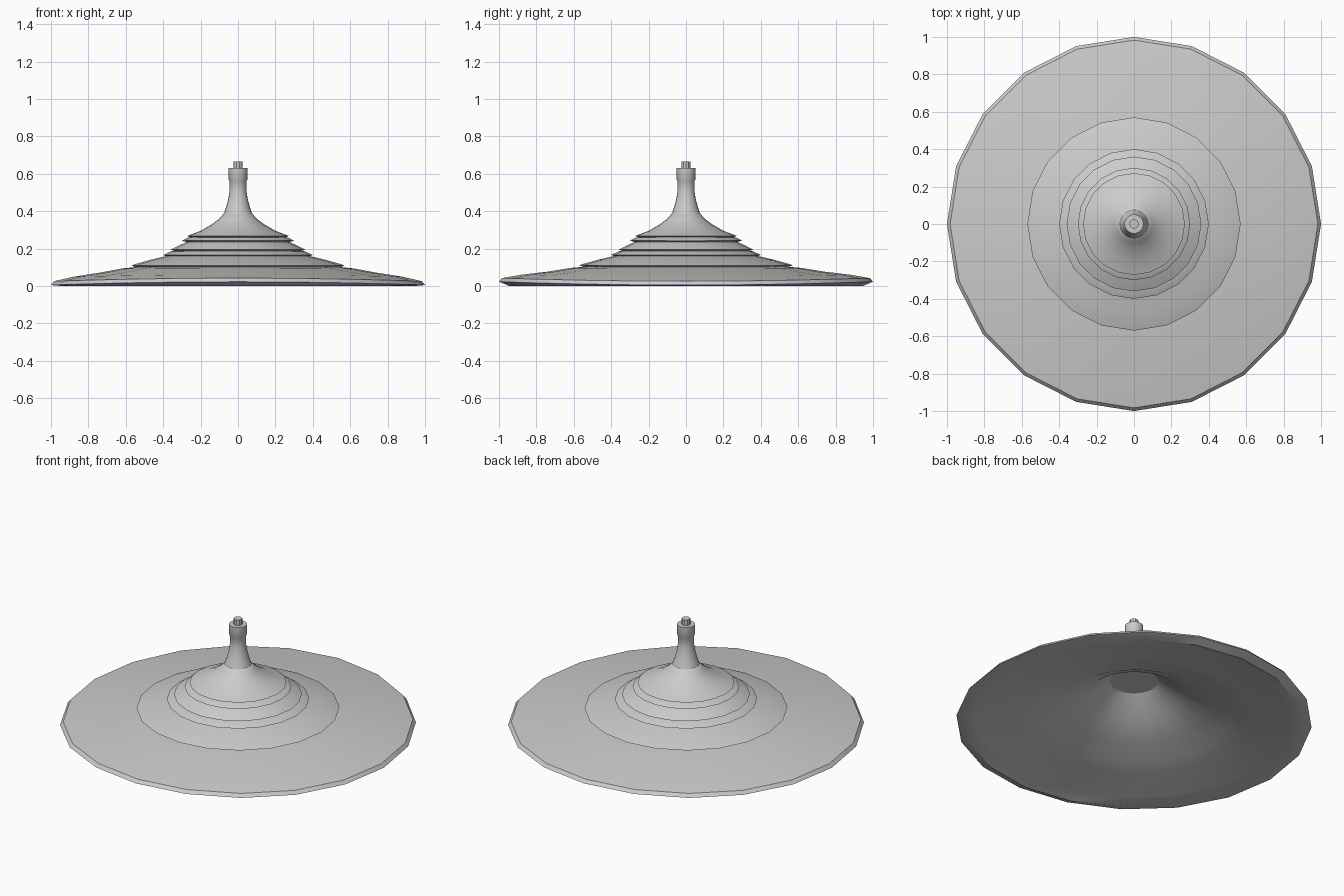
import bpy, bmesh, math

SIDES = 20

cube = bpy.data.objects.get("Cube")
if cube:
    bpy.data.objects.remove(cube, do_unlink=True)

grey = bpy.data.materials.new("plain_grey")
grey.use_nodes = True
colour = (0.6, 0.6, 0.6, 1)
grey.diffuse_color = colour
grey.node_tree.nodes["Principled BSDF"].inputs["Base Color"].default_value = colour


def lathe(name, profile, sides=SIDES, wave=0.0):
    """Turn (radius, height) points about z; a zero radius closes an end."""
    bm = bmesh.new()
    rings = []
    for r, z in profile:
        if r == 0:
            rings.append([bm.verts.new((0, 0, z))] * sides)
            continue
        ring = []
        for i in range(sides):
            a = math.tau * i / sides
            lift = -wave * math.cos(2 * a) * r ** 4 if z > 0 else 0
            ring.append(bm.verts.new((r * math.cos(a), r * math.sin(a), z + lift)))
        rings.append(ring)
    for low, high in zip(rings, rings[1:]):
        for i in range(sides):
            j = (i + 1) % sides
            corners = dict.fromkeys((low[i], low[j], high[j], high[i]))
            bm.faces.new(list(corners))
    bmesh.ops.recalc_face_normals(bm, faces=bm.faces)
    mesh = bpy.data.meshes.new(name)
    bm.to_mesh(mesh)
    bm.free()
    mesh.materials.append(grey)
    obj = bpy.data.objects.new(name, mesh)
    bpy.context.collection.objects.link(obj)
    bpy.ops.object.select_all(action="DESELECT")
    obj.select_set(True)
    bpy.context.view_layer.objects.active = obj
    bpy.ops.object.shade_smooth_by_angle(angle=math.radians(35))
    return obj


# Hollow stepped disc: underside from the crown out, then the top back in
underside = [(0, .27), (.135, .27), (.265, .18), (.41, .11), (.57, .07),
             (.645, .045), (.875, .02), (.945, 0)]
rim = [(1, .014), (.983, .034)]
tiers = [(.88, .055), (.74, .074), (.62, .095), (.55, .102), (.57, .11),
         (.555, .116), (.47, .14), (.385, .16), (.4, .166), (.36, .185),
         (.34, .188), (.36, .194), (.32, .215), (.275, .235), (.3, .242),
         (.27, .258), (.255, .261), (.272, .268)]
shoulder = [(.2, .295), (.14, .33), (.1, .36), (.078, .385), (.07, .388)]
lathe("stepped_disc", underside + rim + tiers + shoulder + [(0, .395)], wave=.009)

# Flared neck with a thicker collar at its top
lathe("neck", [(0, .37), (.078, .382), (.064, .42), (.051, .47), (.045, .51),
               (.045, .56), (.051, .57), (.051, .63), (0, .63)])

# Small end pin
lathe("end_pin", [(0, .6), (.025, .6), (.025, .665), (0, .665)], sides=10)
